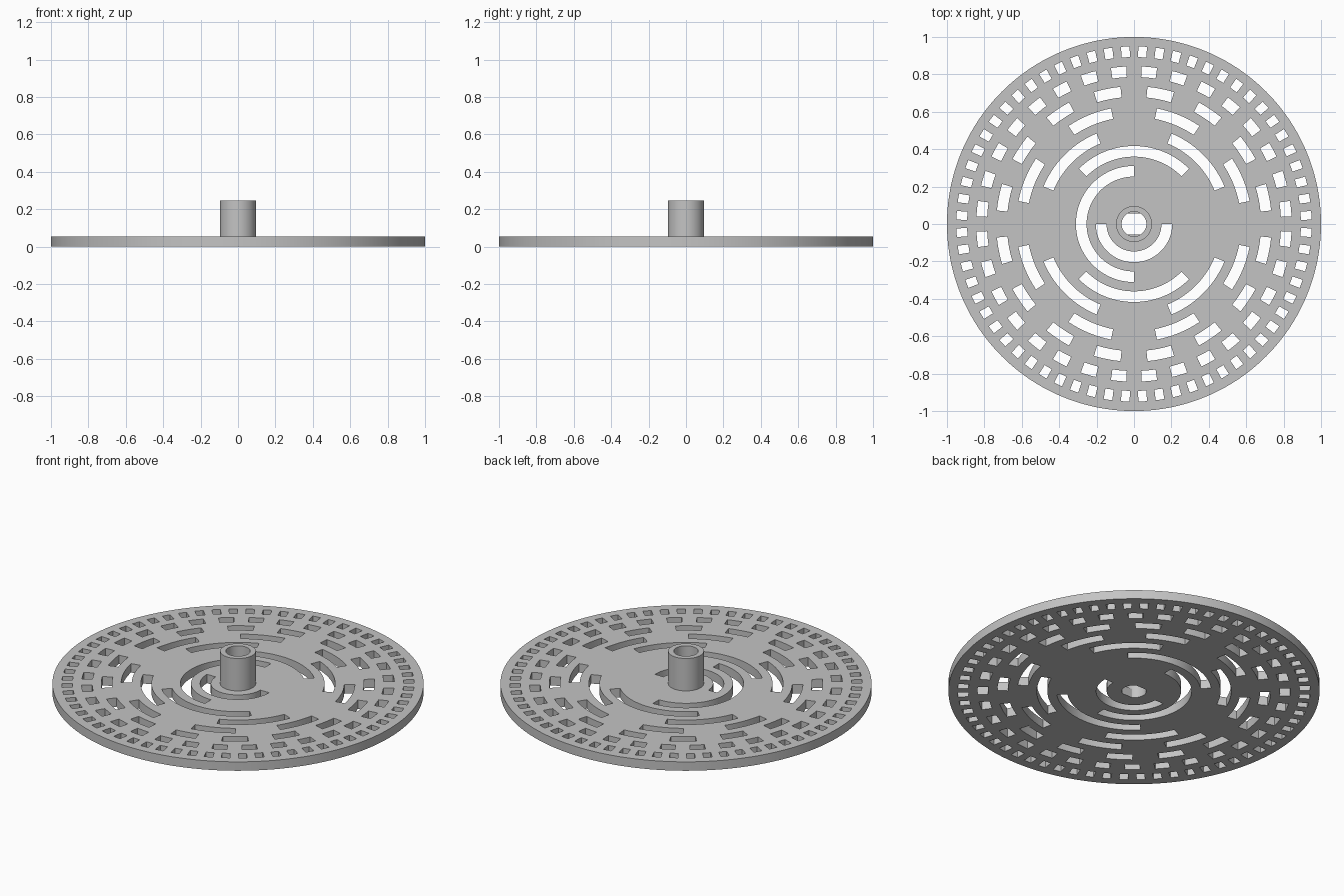
import bpy, bmesh, math

cube = bpy.data.objects.get("Cube")
if cube:
    bpy.data.objects.remove(cube, do_unlink=True)

SECTORS = 256
THICK, HUB_TOP = 0.053, 0.246
BORE, HUB_R, FLAT = 0.066, 0.096, 0.057
TRACK_START, TRACK_PITCH, SLOT_WIDTH = 0.147, 0.1065, 0.057

grey = bpy.data.materials.new("plain grey")
grey.use_nodes = True
colour = (0.55, 0.55, 0.55, 1)
grey.diffuse_color = colour
grey.node_tree.nodes["Principled BSDF"].inputs["Base Color"].default_value = colour


def finish(name, bm):
    bmesh.ops.recalc_face_normals(bm, faces=bm.faces)
    mesh = bpy.data.meshes.new(name)
    bm.to_mesh(mesh)
    bm.free()
    mesh.materials.append(grey)
    obj = bpy.data.objects.new(name, mesh)
    bpy.context.collection.objects.link(obj)
    bpy.ops.object.select_all(action='DESELECT')
    obj.select_set(True)
    bpy.context.view_layer.objects.active = obj
    bpy.ops.object.shade_smooth_by_angle(angle=math.radians(30))
    return obj


def is_slot(track, sector):
    """Binary reflected code: each track outward doubles the slot count."""
    angle = (sector + 0.5) / SECTORS
    if track == 0:
        return angle > 0.5
    count = 2 ** (track - 1)
    return 0.25 < (angle * count) % 1 < 0.75


def ring(bm, radius, z, flat=None):
    verts = []
    for i in range(SECTORS):
        a = math.tau * i / SECTORS
        x, y = radius * math.cos(a), radius * math.sin(a)
        if flat:
            y = max(-flat, min(flat, y))
        verts.append(bm.verts.new((x, y, z)))
    return verts


# Coded disc: polar grid with slot cells left out, then thickened
bm = bmesh.new()
radii = [BORE]
for t in range(8):
    inner = TRACK_START + t * TRACK_PITCH
    radii += [inner, inner + SLOT_WIDTH]
radii.append(1.0)
rings = [ring(bm, r, 0, FLAT if k == 0 else None) for k, r in enumerate(radii)]
for k in range(len(rings) - 1):
    a, b = rings[k], rings[k + 1]
    for i in range(SECTORS):
        if k % 2 and is_slot(k // 2, i):
            continue
        j = (i + 1) % SECTORS
        bm.faces.new((a[i], b[i], b[j], a[j]))
sheet = bm.faces[:]
result = bmesh.ops.extrude_face_region(bm, geom=sheet, use_keep_orig=True)
top = [g for g in result["geom"] if isinstance(g, bmesh.types.BMVert)]
bmesh.ops.translate(bm, verts=top, vec=(0, 0, THICK))
loose = [v for v in bm.verts if not v.link_faces]
bmesh.ops.delete(bm, geom=loose, context='VERTS')
finish("coded_disc", bm)

# Hub sleeve: closed tube seated in the disc
bm = bmesh.new()
profile = [(BORE, THICK - 0.01), (HUB_R, THICK - 0.01), (HUB_R, HUB_TOP), (BORE, HUB_TOP)]
loops = [ring(bm, r, z) for r, z in profile]
for k in range(4):
    a, b = loops[k], loops[(k + 1) % 4]
    for i in range(SECTORS):
        j = (i + 1) % SECTORS
        bm.faces.new((a[i], a[j], b[j], b[i]))
finish("hub_sleeve", bm)
